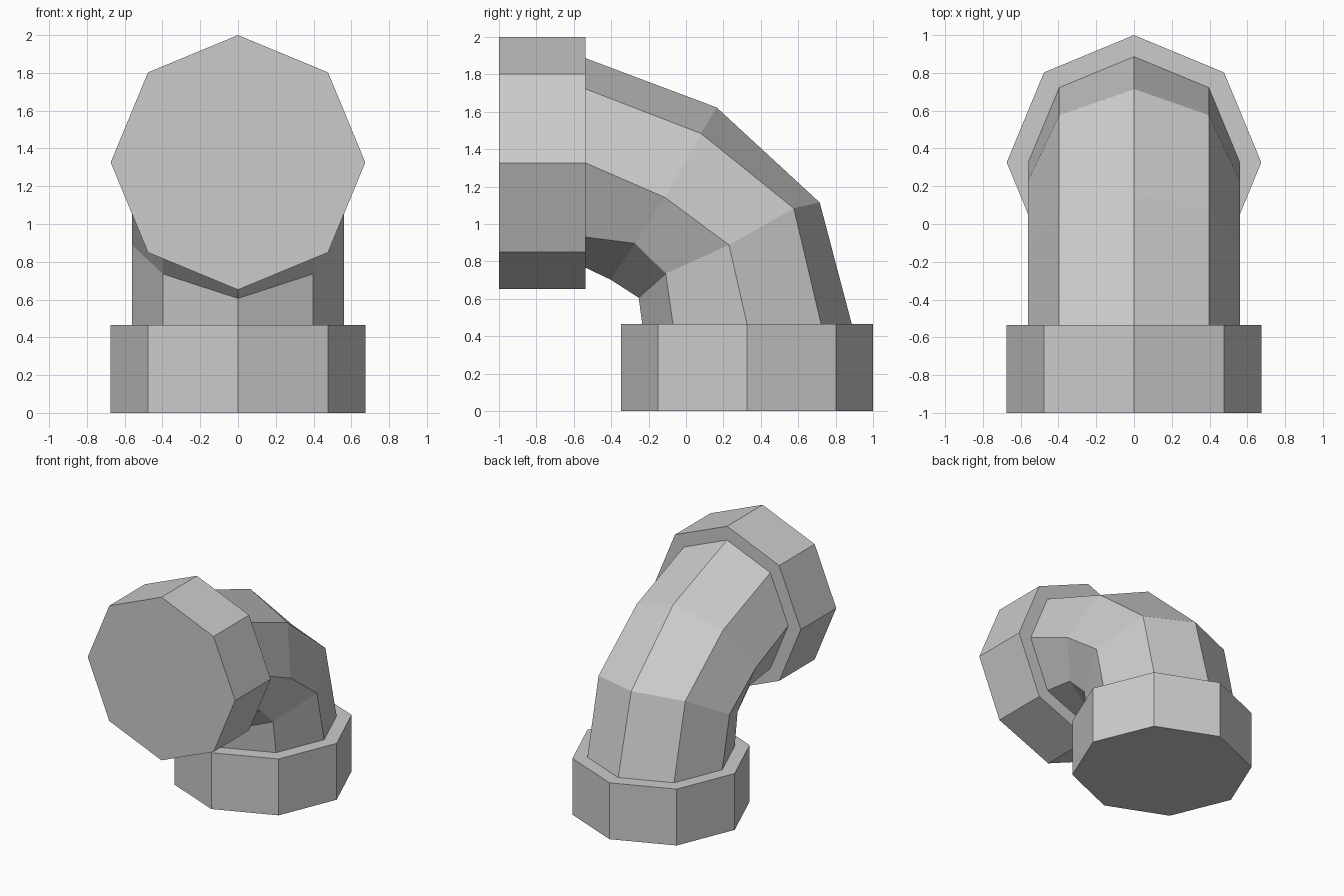
import bpy, bmesh
from math import sin, cos, pi

if "Cube" in bpy.data.objects:
    bpy.data.objects.remove(bpy.data.objects["Cube"])

FLANGE_R, PIPE_R, AXIS = 0.674, 0.56, 0.326


def ring(side, r):
    """Eight points from five side-view (y, z) points, outer bend to inner, mirrored in x."""
    return [(r * sin(i * pi / 4), *side[i if i <= 4 else 8 - i]) for i in range(8)]


def level(z, r):
    return ring([(AXIS + r * cos(i * pi / 4), z) for i in range(5)], r)


def upright(y, r):
    return ring([(y, 1 + AXIS + r * cos(i * pi / 4)) for i in range(5)], r)


def loft(name, rings, cap=False):
    bm = bmesh.new()
    loops = [[bm.verts.new(p) for p in pts] for pts in rings]
    if cap:
        bm.faces.new(loops[0])
    for a, b in zip(loops, loops[1:]):
        for i in range(8):
            j = (i + 1) % 8
            bm.faces.new((a[i], a[j], b[j], b[i]))
    bmesh.ops.recalc_face_normals(bm, faces=bm.faces)
    mesh = bpy.data.meshes.new(name)
    bm.to_mesh(mesh)
    bm.free()
    obj = bpy.data.objects.new(name, mesh)
    bpy.context.collection.objects.link(obj)


# Collars: closed end, side wall, then a step in to the pipe
loft("bottom_collar", [level(0, FLANGE_R), level(0.466, FLANGE_R), level(0.466, PIPE_R)], True)
loft("front_collar", [upright(-1, FLANGE_R), upright(-0.536, FLANGE_R), upright(-0.536, PIPE_R)], True)

# Curved pipe with two slanted rings between the collars
lower_bend = [(0.715, 1.115), (0.576, 1.084), (0.23, 0.888), (-0.108, 0.735), (-0.253, 0.606)]
upper_bend = [(0.164, 1.623), (0.08, 1.484), (-0.112, 1.142), (-0.273, 0.896), (-0.404, 0.703)]
loft("elbow_pipe", [level(0.466, PIPE_R), ring(lower_bend, PIPE_R),
                    ring(upper_bend, PIPE_R), upright(-0.536, PIPE_R)])

# Consistent outward normals on the open pipe
mesh = bpy.data.objects["elbow_pipe"].data
outer = max(mesh.polygons, key=lambda p: p.center.y + p.center.z)
if outer.normal.y + outer.normal.z < 0:
    mesh.flip_normals()
